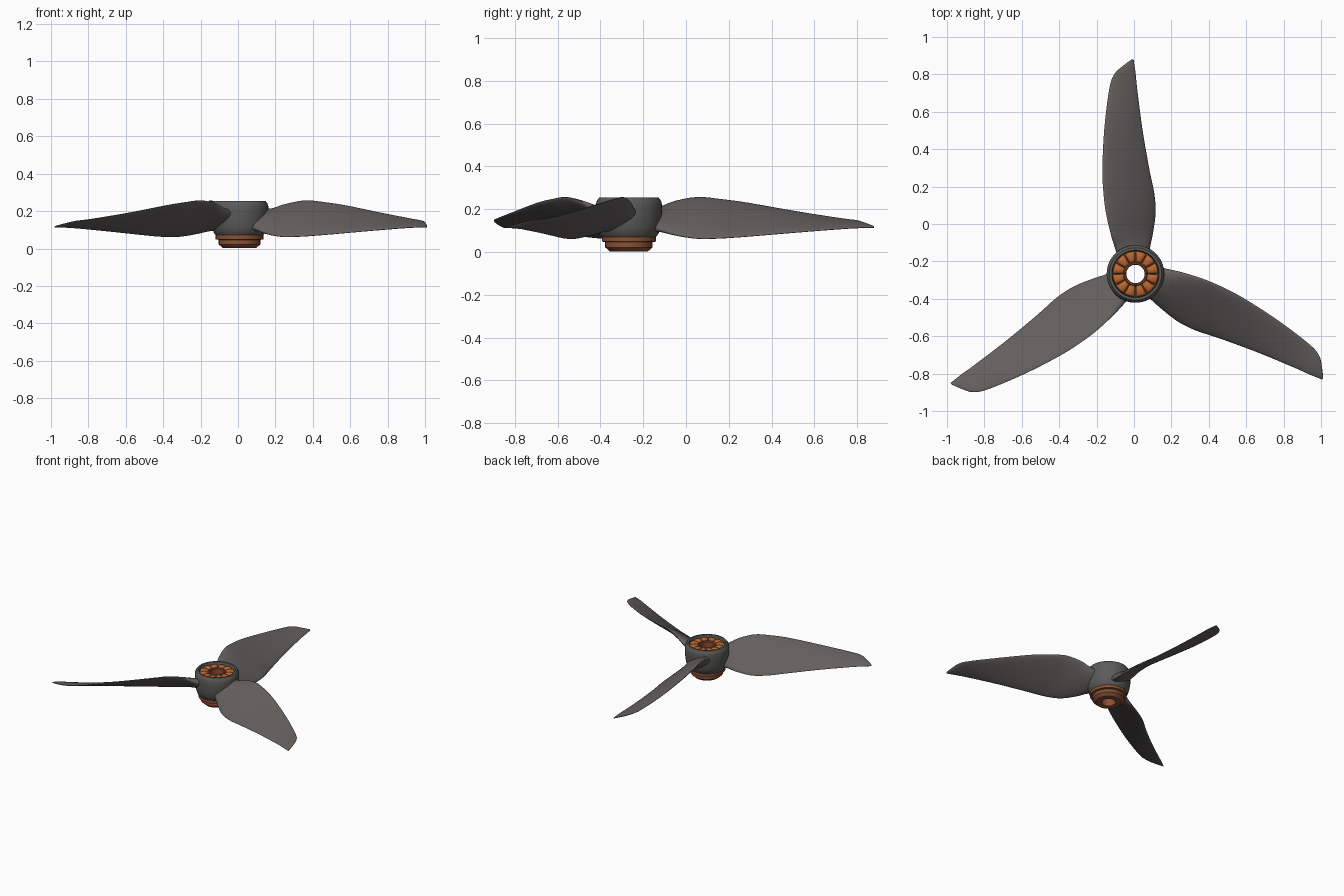
import bpy, bmesh, math
from mathutils import Matrix, Vector

if "Cube" in bpy.data.objects:
    bpy.data.objects.remove(bpy.data.objects["Cube"])

CX, CY = 0.008, -0.267   # hub axis


def material(name, rgb):
    m = bpy.data.materials.new(name)
    m.diffuse_color = (*rgb, 1)
    m.use_nodes = True
    m.node_tree.nodes["Principled BSDF"].inputs["Base Color"].default_value = m.diffuse_color
    return m


blade_grey = material("blade grey", (0.125, 0.116, 0.110))
hub_grey = material("hub grey", (0.105, 0.105, 0.100))
copper = material("copper orange", (0.50, 0.135, 0.030))
dark_copper = material("dark copper", (0.25, 0.080, 0.035))


def finish(name, bm, mat, angle=35):
    bmesh.ops.recalc_face_normals(bm, faces=bm.faces)
    me = bpy.data.meshes.new(name)
    bm.to_mesh(me)
    bm.free()
    me.materials.append(mat)
    ob = bpy.data.objects.new(name, me)
    bpy.context.collection.objects.link(ob)
    ob.location = (CX, CY, 0)
    bpy.ops.object.select_all(action='DESELECT')
    ob.select_set(True)
    bpy.context.view_layer.objects.active = ob
    bpy.ops.object.shade_smooth_by_angle(angle=math.radians(angle))
    return ob


def skin(bm, rings, wrap):
    # join equal rings of points into a surface
    vs = [[bm.verts.new(p) for p in r] for r in rings]
    n = len(vs[0])
    for i in range(len(vs) if wrap else len(vs) - 1):
        a, b = vs[i], vs[(i + 1) % len(vs)]
        for j in range(n):
            k = (j + 1) % n
            bm.faces.new((a[j], a[k], b[k], b[j]))
    return vs


def lathe(name, profile, mat, steps=72):
    # closed (radius, height) profile turned about the axis
    bm = bmesh.new()
    rings = []
    for i in range(steps):
        a = 2 * math.pi * i / steps
        rings.append([(r * math.cos(a), r * math.sin(a), z) for r, z in profile])
    skin(bm, rings, True)
    return finish(name, bm, mat)


# Hub shell, motor core and stepped underside
lathe("hub_shell", [(.126, .07), (.138, .085), (.147, .115), (.152, .15), (.154, .19),
                    (.154, .225), (.150, .24), (.140, .254), (.127, .254), (.123, .245),
                    (.123, .07)], hub_grey)
lathe("motor_core", [(.049, .05), (.049, .236), (.053, .241), (.060, .241), (.064, .236),
                     (.066, .222), (.124, .222), (.124, .05)], dark_copper)
lathe("motor_base", [(.049, .002), (.088, .002), (.111, .022), (.111, .046), (.127, .049),
                     (.127, .074), (.049, .074)], dark_copper)

# Ring of rounded copper coils
bm = bmesh.new()
COILS = 12
coil = [(.060, .21), (.060, .232), (.068, .243), (.090, .247), (.110, .245),
        (.120, .238), (.1225, .226), (.1225, .21)]
for c in range(COILS):
    rings = []
    for f in (-1, -.85, -.5, 0, .5, .85, 1):
        a = 2 * math.pi * (c + .5 + f * .46) / COILS
        drop = .012 * abs(f) ** 4
        rings.append([(r * math.cos(a), r * math.sin(a), z - (drop if z > .22 else 0))
                      for r, z in coil])
    vs = skin(bm, rings, False)
    bm.faces.new(vs[0])
    bm.faces.new(vs[-1])
finish("copper_coils", bm, copper, 40)

# Blade stations: radius, left x, right x, left z (high), right z (low), half thickness
stations = [
    (.100, -.095, .070, .195, .110, .045),
    (.150, -.112, .078, .208, .100, .034),
    (.214, -.132, .092, .236, .080, .025),
    (.320, -.157, .107, .256, .063, .020),
    (.428, -.171, .101, .247, .064, .018),
    (.560, -.177, .074, .229, .073, .016),
    (.775, -.167, .037, .191, .091, .013),
    (.990, -.140, .009, .157, .108, .010),
    (1.070, -.112, .001, .146, .113, .009),
    (1.118, -.060, -.006, .130, .114, .007),
    (1.147, -.020, -.010, .119, .114, .003),
]


def smooth_path(pts, sub):
    # Catmull-Rom interpolation between stations
    out = []
    for i in range(len(pts) - 1):
        p = [pts[max(0, min(len(pts) - 1, i + d))] for d in (-1, 0, 1, 2)]
        for s in range(sub):
            t = s / sub
            out.append([.5 * (2 * b + (c - a) * t + (2 * a - 5 * b + 4 * c - d) * t * t
                              + (3 * b - a - 3 * c + d) * t ** 3)
                        for a, b, c, d in zip(*p)])
    return out + [list(pts[-1])]


def blade(name, turn):
    bm = bmesh.new()
    rings = []
    for r, xl, xr, zl, zr, th in smooth_path(stations, 5):
        half = Vector((xr - xl, zr - zl)) / 2
        mid = Vector((xr + xl, zr + zl)) / 2
        n = Vector((-half.y, half.x)).normalized()
        ring = []
        for k in range(32):
            a = 2 * math.pi * k / 32
            p = mid + half * math.cos(a) + n * th * math.sin(a)
            ring.append((p.x, r, p.y))
        rings.append(ring)
    vs = skin(bm, rings, False)
    bm.faces.new(vs[0])
    bm.faces.new(vs[-1])
    bm.transform(Matrix.Rotation(turn, 4, 'Z'))
    finish(name, bm, blade_grey, 50)


for i, side in enumerate(("back", "left", "right")):
    blade("blade_" + side, i * 2 * math.pi / 3)
